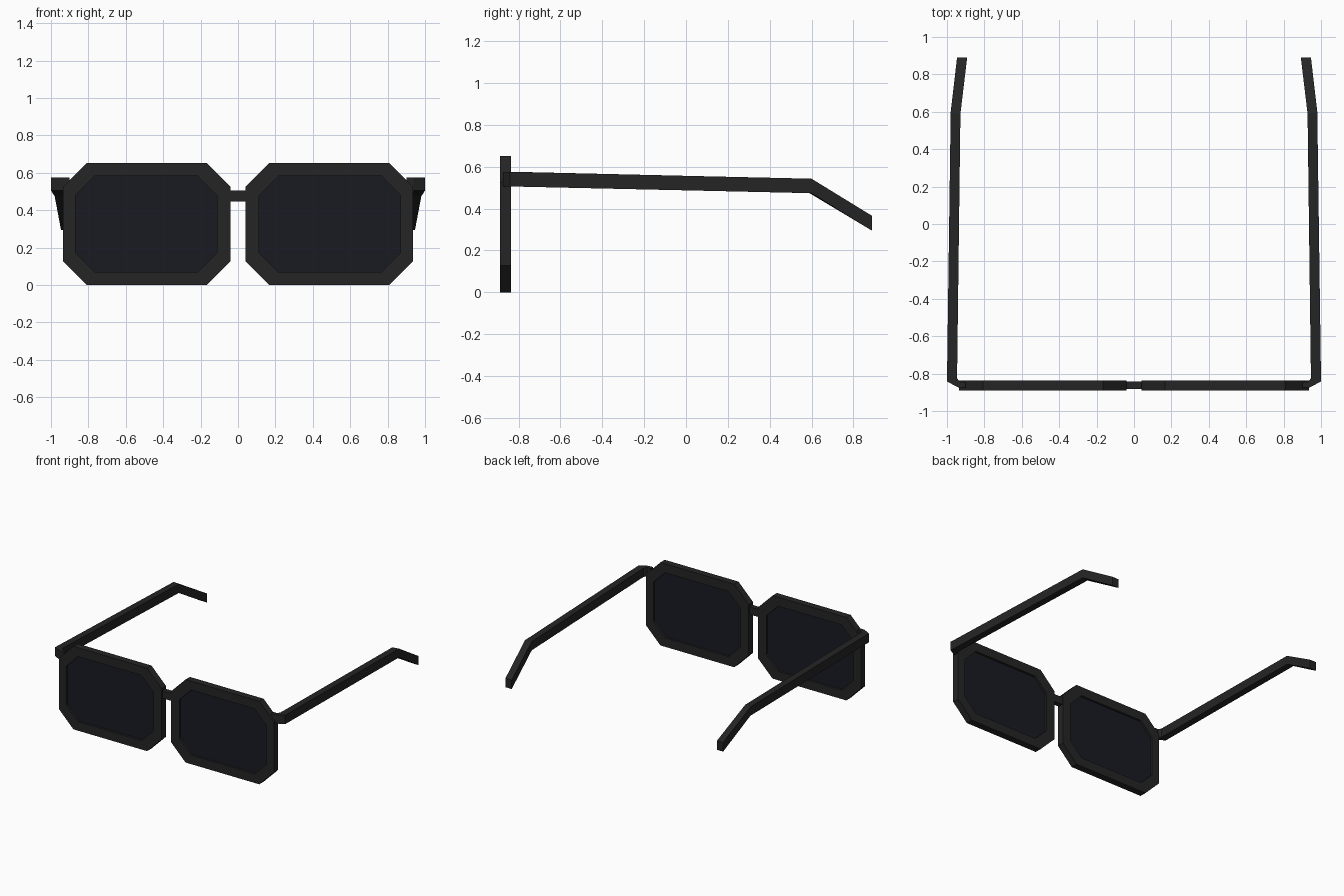
import bpy, bmesh

if "Cube" in bpy.data.objects:
    bpy.data.objects.remove(bpy.data.objects["Cube"])


def material(name, color):
    m = bpy.data.materials.new(name)
    m.diffuse_color = color
    m.use_nodes = True
    m.node_tree.nodes["Principled BSDF"].inputs["Base Color"].default_value = m.diffuse_color
    return m


FRAME = material("black_plastic", (0.018, 0.018, 0.018, 1))
LENS = material("dark_glass", (0.010, 0.011, 0.016, 1))


def loft(name, rings, mat, closed=False):
    """Skin equal-length vertex rings; cap both ends unless closed."""
    bm = bmesh.new()
    rows = [[bm.verts.new(p) for p in ring] for ring in rings]
    n = len(rows[0])
    pairs = list(zip(rows, rows[1:])) + ([(rows[-1], rows[0])] if closed else [])
    for a, b in pairs:
        for i in range(n):
            j = (i + 1) % n
            bm.faces.new((a[i], a[j], b[j], b[i]))
    if not closed:
        bm.faces.new(rows[0])
        bm.faces.new(rows[-1])
    bmesh.ops.recalc_face_normals(bm, faces=bm.faces)
    me = bpy.data.meshes.new(name)
    bm.to_mesh(me)
    bm.free()
    me.materials.append(mat)
    ob = bpy.data.objects.new(name, me)
    bpy.context.collection.objects.link(ob)
    return ob


def octagon(x0, x1, z0, z1, c, y):
    """Rectangle with cut corners in the plane at y."""
    pts = [(x0 + c, z0), (x1 - c, z0), (x1, z0 + c), (x1, z1 - c),
           (x1 - c, z1), (x0 + c, z1), (x0, z1 - c), (x0, z0 + c)]
    return [(x, y, z) for x, z in pts]


# Temple sections from hinge to ear tip: inner xy, outer xy, bottom z, top z
temple = [((0.900, -0.845), (0.900, -0.875), 0.506, 0.576),
          ((0.930, -0.845), (0.937, -0.875), 0.506, 0.576),
          ((0.946, -0.825), (1.000, -0.842), 0.506, 0.576),
          ((0.928, 0.590), (0.980, 0.600), 0.474, 0.543),
          ((0.892, 0.890), (0.946, 0.890), 0.294, 0.365)]

for side, s in (("left", -1), ("right", 1)):
    def flip(ring):
        return [(s * x, y, z) for x, y, z in ring]

    outer = (0.040, 0.935, 0.0, 0.652, 0.127)
    inner = (0.113, 0.870, 0.070, 0.582, 0.103)
    front, back = -0.89, -0.836

    # Rim with an octagonal opening
    loft(side + "_rim", [flip(octagon(*outer, front)), flip(octagon(*outer, back)),
                         flip(octagon(*inner, back)), flip(octagon(*inner, front))],
         FRAME, closed=True)

    # Lens set inside the rim
    loft(side + "_lens", [flip(octagon(*inner, -0.873)), flip(octagon(*inner, -0.853))], LENS)

    # Temple arm
    loft(side + "_temple", [flip([(*i, lo), (*o, lo), (*o, hi), (*i, hi)])
                            for i, o, lo, hi in temple], FRAME)

# Nose bridge
loft("bridge", [[(x, -0.883, 0.447), (x, -0.843, 0.447), (x, -0.843, 0.506), (x, -0.883, 0.506)]
                for x in (-0.05, 0.05)], FRAME)
